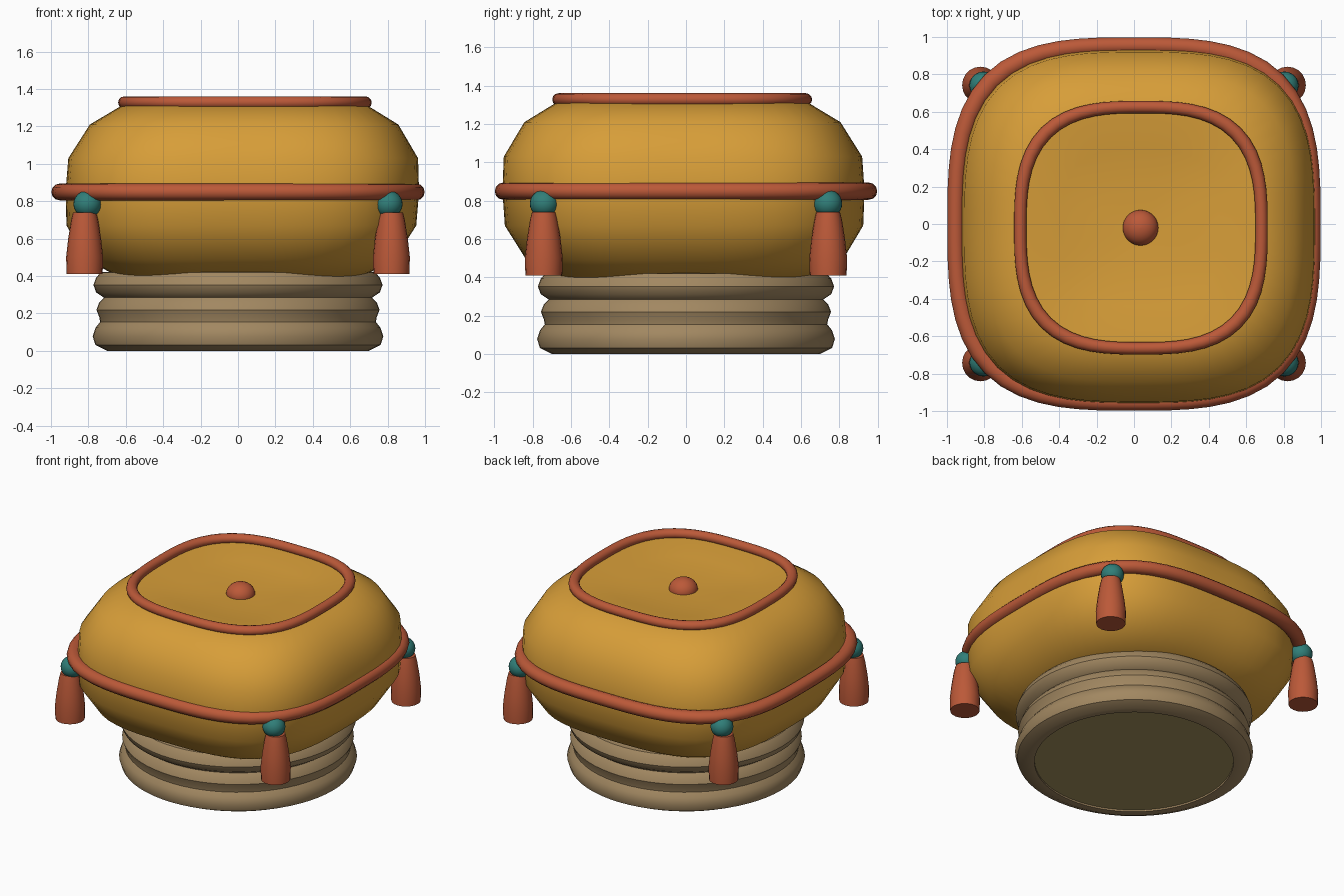
import bpy, bmesh, math

cube = bpy.data.objects.get("Cube")
if cube:
    bpy.data.objects.remove(cube)


def material(name, rgb):
    m = bpy.data.materials.new(name)
    m.use_nodes = True
    m.diffuse_color = (*rgb, 1)
    m.node_tree.nodes["Principled BSDF"].inputs["Base Color"].default_value = (*rgb, 1)
    return m


GOLD = material("gold cloth", (0.68, 0.34, 0.04))
TERRACOTTA = material("terracotta cord", (0.50, 0.10, 0.04))
TEAL = material("teal bead", (0.03, 0.21, 0.19))
BROWN = material("brown coil", (0.36, 0.245, 0.12))
OLIVE = material("olive underside", (0.38, 0.29, 0.11))


def loft(name, mat, sections, centre=(0, 0), power=2, sides=48, closed=False, sharp=50):
    """Skin rounded-square (or round) sections, each (half_width, z) or (half_width, z, dx, dy)."""
    bm = bmesh.new()
    rings = []
    for half, z, *drift in sections:
        dx, dy = drift or (0, 0)
        ring = []
        for i in range(sides):
            a = math.tau * i / sides
            c, s = math.cos(a), math.sin(a)
            r = half * (abs(c) ** power + abs(s) ** power) ** (-1 / power)
            ring.append(bm.verts.new((centre[0] + dx + r * c, centre[1] + dy + r * s, z)))
        rings.append(ring)
    pairs = list(zip(rings, rings[1:]))
    if closed:
        pairs.append((rings[-1], rings[0]))
    else:
        bm.faces.new(rings[0][::-1])
        bm.faces.new(rings[-1])
    for low, high in pairs:
        for i in range(sides):
            j = (i + 1) % sides
            bm.faces.new((low[i], low[j], high[j], high[i]))
    bmesh.ops.recalc_face_normals(bm, faces=bm.faces)
    mesh = bpy.data.meshes.new(name)
    bm.to_mesh(mesh)
    bm.free()
    mesh.materials.append(mat)
    mesh.shade_smooth()
    mesh.set_sharp_from_angle(angle=math.radians(sharp))
    obj = bpy.data.objects.new(name, mesh)
    bpy.context.collection.objects.link(obj)
    return obj


def cord(name, half, z, radius, centre, power):
    """Round cord following a rounded square."""
    steps = [math.tau * k / 12 for k in range(12)]
    loft(name, TERRACOTTA,
         [(half + radius * math.cos(t), z + radius * math.sin(t)) for t in steps],
         centre, power, sides=64, closed=True, sharp=80)


def dome(radius, height, z, start, count=8):
    """Sections of a ball, from the start angle (degrees) up to near the pole."""
    angles = [math.radians(start + (88 - start) * k / count) for k in range(count + 1)]
    return [(radius * math.cos(a), z + height * math.sin(a)) for a in angles]


# Coiled round base: three bulging bands
profile = [(0.65, 0.03), (0.65, 0.0), (0.70, 0.0)]
for bottom, top, bulge in ((0.0, 0.155, 0.777), (0.155, 0.285, 0.757), (0.285, 0.42, 0.773)):
    h = top - bottom
    profile += [(bulge - 0.015, bottom + 0.2 * h), (bulge, bottom + 0.5 * h),
                (bulge - 0.015, bottom + 0.8 * h), (bulge - 0.04, top)]
loft("coiled_base", BROWN, profile + [(0.6, 0.43)], sides=64, sharp=40)
loft("base_underside", OLIVE, [(0.655, 0.012), (0.655, 0.02)], sides=64)

# Padded rounded-square cushion with a slightly dished top
cushion = [(0.40, 0.36), (0.64, 0.39), (0.825, 0.49), (0.935, 0.67), (0.945, 0.85),
           (0.935, 1.03), (0.825, 1.21), (0.66, 1.31), (0.60, 1.31), (0.42, 1.28),
           (0.22, 1.265), (0.05, 1.26)]
loft("cushion", GOLD,
     [(w, z, 0.035 * min(1, z / 1.3), -0.02 * min(1, z / 1.3)) for w, z in cushion],
     power=3.1, sides=64, sharp=60)

# Cords and the centre button
cord("middle_cord", 0.953, 0.85, 0.045, (0, 0), 3.1)
cord("top_cord", 0.645, 1.328, 0.033, (0.037, -0.02), 2.9)
loft("centre_button", TERRACOTTA, dome(0.095, 0.08, 1.26, -10), (0.035, -0.02), sides=32)

# A bead and a tassel at each corner
tassel = [(0.062, 0.74), (0.072, 0.70), (0.088, 0.60), (0.099, 0.50), (0.096, 0.41)]
for side, sx in (("left", 1), ("right", -1)):
    for end, sy in (("front", -1), ("back", 1)):
        loft(f"{end}_{side}_bead", TEAL, dome(0.075, 0.072, 0.785, -88, 12),
             (sx * 0.805, sy * 0.74), sides=24)
        loft(f"{end}_{side}_tassel", TERRACOTTA, tassel,
             (sx * 0.82, sy * 0.742), sides=20)
